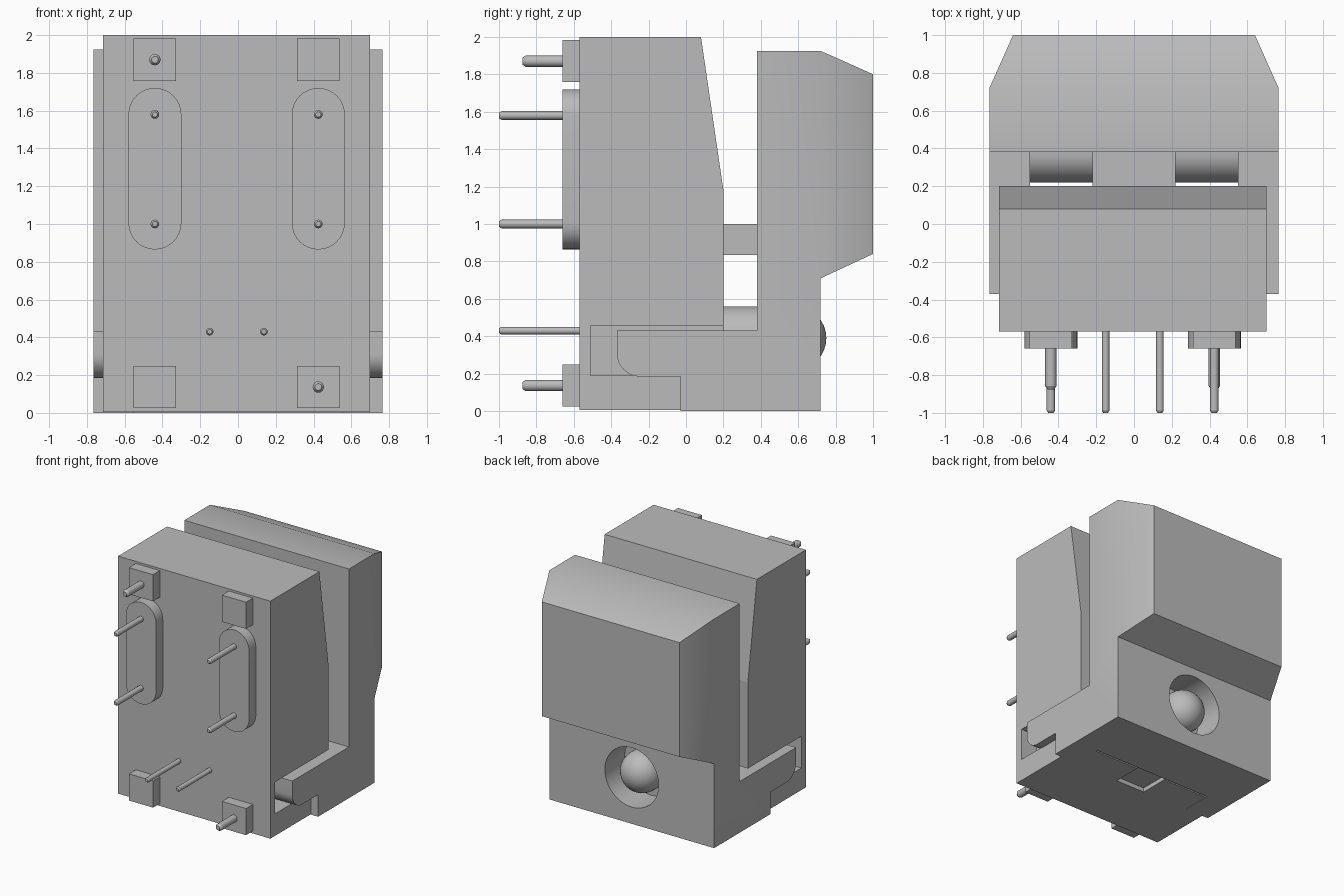
import bpy, bmesh, math
from mathutils import Vector, Matrix

old = bpy.data.objects.get("Cube")
if old:
    bpy.data.objects.remove(old, do_unlink=True)

grey = bpy.data.materials.new("plain_grey")
grey.use_nodes = True
GREY = (0.5, 0.5, 0.5, 1)
grey.diffuse_color = GREY
grey.node_tree.nodes["Principled BSDF"].inputs["Base Color"].default_value = GREY


def finish(name, bm, smooth=False):
    bmesh.ops.recalc_face_normals(bm, faces=bm.faces[:])
    mesh = bpy.data.meshes.new(name)
    bm.to_mesh(mesh)
    bm.free()
    mesh.materials.append(grey)
    ob = bpy.data.objects.new(name, mesh)
    bpy.context.scene.collection.objects.link(ob)
    if smooth:
        shade(ob)
    return ob


def shade(ob):
    bpy.ops.object.select_all(action='DESELECT')
    ob.select_set(True)
    bpy.context.view_layer.objects.active = ob
    bpy.ops.object.shade_smooth_by_angle(angle=math.radians(30))


def prism(points, axis, lo, hi):
    """Extrude a profile: (y, z) along x, or (x, z) along y."""
    bm = bmesh.new()
    if axis == 'x':
        verts = [bm.verts.new((lo, a, b)) for a, b in points]
        move = Vector((hi - lo, 0, 0))
    else:
        verts = [bm.verts.new((a, lo, b)) for a, b in points]
        move = Vector((0, hi - lo, 0))
    face = bm.faces.new(verts)
    out = bmesh.ops.extrude_face_region(bm, geom=[face])
    bmesh.ops.translate(bm, vec=move,
                        verts=[v for v in out["geom"] if isinstance(v, bmesh.types.BMVert)])
    return bm


def box(x0, x1, y0, y1, z0, z1):
    return prism([(y0, z0), (y1, z0), (y1, z1), (y0, z1)], 'x', x0, x1)


def arc(cx, cy, r, start, end, steps=12):
    return [(cx + r * math.cos(math.radians(start + (end - start) * i / steps)),
             cy + r * math.sin(math.radians(start + (end - start) * i / steps)))
            for i in range(steps + 1)]


def cut(target, bm):
    cutter = finish("cutter", bm)
    mod = target.modifiers.new("cut", 'BOOLEAN')
    mod.operation = 'DIFFERENCE'
    mod.solver = 'EXACT'
    mod.object = cutter
    bpy.ops.object.select_all(action='DESELECT')
    bpy.context.view_layer.objects.active = target
    target.select_set(True)
    bpy.ops.object.modifier_apply(modifier=mod.name)
    bpy.data.objects.remove(cutter, do_unlink=True)


def rod(name, x, z, r, y_back, y_tip):
    """Pin pointing forward with a chamfered tip."""
    bm = prism(arc(x, z, r, 0, 337.5, 15), 'y', y_back, y_tip + r * 0.6)
    tip = min(bm.faces, key=lambda f: f.calc_center_median().y)
    ring = bmesh.ops.extrude_face_region(bm, geom=[tip])["geom"]
    bmesh.ops.delete(bm, geom=[tip], context='FACES_ONLY')
    for v in ring:
        if isinstance(v, bmesh.types.BMVert):
            v.co = (x + (v.co.x - x) * 0.6, y_tip, z + (v.co.z - z) * 0.6)
    return finish(name, bm, True)


# Main housing with a slanted upper back
body = finish("housing", prism(
    [(-0.57, 0.005), (0.2, 0.005), (0.2, 1.18), (0.08, 2), (-0.57, 2)], 'x', -0.715, 0.70))
for lo, hi in ((-0.9, -0.55), (0.55, 0.9)):
    # Side pocket for each hinge arm
    cut(body, prism([(-0.51, 0.19), (-0.03, 0.19), (-0.03, -0.1), (0.3, -0.1),
                     (0.3, 0.457), (-0.51, 0.457)], 'x', lo, hi))
# Latch recess underneath
cut(body, box(-0.135, 0.135, -0.045, 0.3, -0.1, 0.04))

# Key cap with hinge arms
arm_curve = arc(-0.245, 0.31, 0.125, 180, 270)
bm = prism([(0.38, 0.43), (-0.37, 0.43)] + arm_curve +
           [(-0.03, 0.185), (-0.03, 0), (0.72, 0), (0.72, 0.71), (1, 0.84),
            (1, 1.80), (0.72, 1.925), (0.38, 1.925)], 'x', -0.765, 0.765)
for side in (-1, 1):
    # Tapered sides of the key face
    bmesh.ops.bisect_plane(bm, geom=bm.verts[:] + bm.edges[:] + bm.faces[:],
                           plane_co=(side * 0.765, 0.72, 0),
                           plane_no=(side * 0.28, 0.125, 0), clear_outer=True)
    bmesh.ops.holes_fill(bm, edges=[e for e in bm.edges if e.is_boundary])
cap = finish("key_cap", bm)
# Space between the arms, leaving a rounded sill
cut(cap, prism([(-0.6, -0.1), (0.22, -0.1)] + arc(0.38, 0.2, 0.16, 180, 90) +
               [(0.38, 0.5), (-0.6, 0.5)], 'x', -0.55, 0.55))
# Round lamp window
cut(cap, prism(arc(0, 0.39, 0.25, 0, 352.5, 47), 'y', 0.46, 0.9))
shade(cap)

# Lamp tube and dome
finish("lamp_tube", prism(arc(0, 0.39, 0.17, 0, 352.5, 47), 'y', 0.19, 0.58), True)
bm = bmesh.new()
bmesh.ops.create_uvsphere(bm, u_segments=32, v_segments=16, radius=0.17,
                          matrix=Matrix.Translation((0, 0.58, 0.39)) @ Matrix.Rotation(math.pi / 2, 4, 'X'))
finish("lamp_dome", bm, True)

# Plunger between housing and cap
finish("plunger", box(-0.22, 0.22, 0.12, 0.39, 0.835, 1.0))

# Standoffs, feet and pins on the front
for side, x in (("right", -0.44), ("left", 0.425)):
    for level, z in (("upper", 1.87), ("lower", 0.137)):
        finish(f"{side}_{level}_foot", box(x - 0.112, x + 0.112, -0.66, -0.56, z - 0.112, z + 0.112))
    finish(f"{side}_standoff", prism(
        arc(x, 1.58, 0.14, 0, 180, 16) + arc(x, 1.005, 0.14, 180, 360, 16), 'y', -0.66, -0.56), True)
    for level, z in (("upper", 1.58), ("lower", 1.0)):
        rod(f"{side}_{level}_contact_pin", x, z, 0.023, -0.65, -1)
rod("upper_locating_peg", -0.44, 1.87, 0.03, -0.65, -0.875)
rod("lower_locating_peg", 0.425, 0.137, 0.03, -0.65, -0.875)
for side, x in (("right", -0.15), ("left", 0.137)):
    rod(f"{side}_lamp_pin", x, 0.43, 0.02, -0.56, -1)
